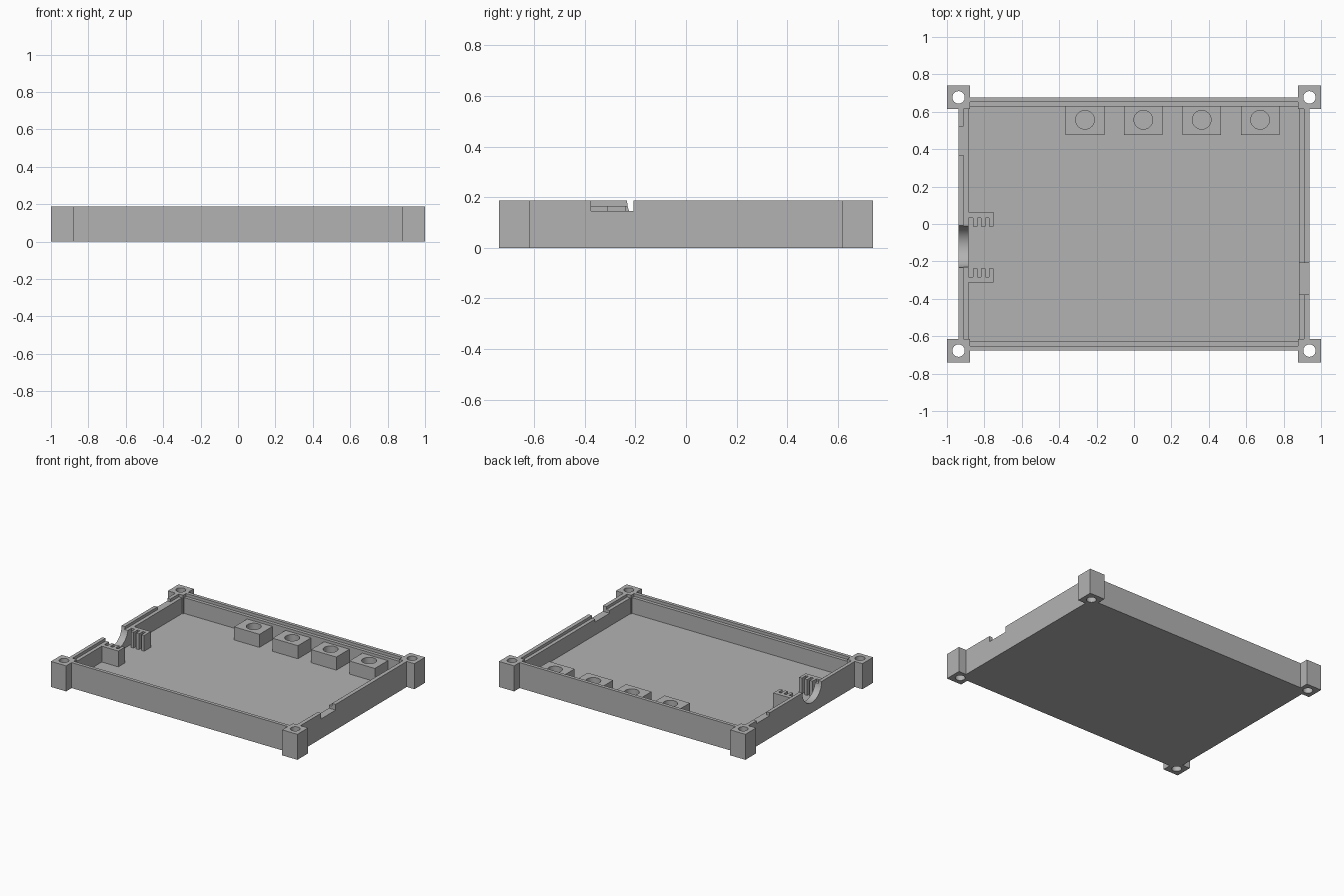
import bpy, bmesh, math
from mathutils import Matrix, Vector

cube = bpy.data.objects.get("Cube")
if cube:
    bpy.data.objects.remove(cube, do_unlink=True)

grey = bpy.data.materials.new("plain grey")
grey.use_nodes = True
grey.diffuse_color = (0.45, 0.45, 0.45, 1)
grey.node_tree.nodes["Principled BSDF"].inputs["Base Color"].default_value = grey.diffuse_color

H = 0.187        # rim height
FLOOR = 0.05     # floor thickness
LEDGE = 0.166    # rebate inside the rim
EPS = 0.05       # cutter overshoot


def finish(name, bm):
    mesh = bpy.data.meshes.new(name)
    bm.to_mesh(mesh)
    bm.free()
    mesh.materials.append(grey)
    obj = bpy.data.objects.new(name, mesh)
    bpy.context.collection.objects.link(obj)
    return obj


def box(name, x, y, z):
    bm = bmesh.new()
    bmesh.ops.create_cube(bm, size=1)
    spans = (x, y, z)
    for v in bm.verts:
        v.co = Vector([(a + b) / 2 + c * (b - a) for (a, b), c in zip(spans, v.co)])
    return finish(name, bm)


def cylinder(name, centre, radius, depth, axis="Z"):
    bm = bmesh.new()
    turn = Matrix.Rotation(math.pi / 2, 4, "Y") if axis == "X" else Matrix()
    bmesh.ops.create_cone(bm, cap_ends=True, segments=48, radius1=radius, radius2=radius,
                          depth=depth, matrix=Matrix.Translation(centre) @ turn)
    return finish(name, bm)


def combine(target, tool, operation="DIFFERENCE"):
    tool.hide_render = True
    mod = target.modifiers.new("combine", "BOOLEAN")
    mod.operation = operation
    mod.solver = "EXACT"
    mod.object = tool
    graph = bpy.context.evaluated_depsgraph_get()
    graph.update()
    mesh = bpy.data.meshes.new_from_object(target.evaluated_get(graph))
    target.modifiers.clear()
    target.data = mesh
    bpy.data.objects.remove(tool, do_unlink=True)


# Open tray with a rebated rim
tray = box("tray", (-0.938, 0.938), (-0.676, 0.676), (0, H))
combine(tray, box("cavity", (-0.886, 0.883), (-0.627, 0.627), (FLOOR, H + EPS)))
combine(tray, box("rebate", (-0.912, 0.909), (-0.651, 0.651), (LEDGE, H + EPS)))

# Openings in the side walls: lip notch, round cable exit, slot
combine(tray, box("lip_notch", (-1, -0.9), (0.37, 0.52), (LEDGE, H + EPS)))
combine(tray, cylinder("cable_exit", (-0.92, -0.121, H), 0.112, 0.2, "X"))
combine(tray, box("side_slot", (0.8, 1), (-0.376, -0.208), (0.145, H + EPS)))

# Corner posts with through holes
for sx in (-1, 1):
    for sy in (-1, 1):
        xs = sorted((sx * 0.877, sx))
        ys = sorted((sy * 0.616, sy * 0.74))
        combine(tray, box("corner_post", xs, ys, (0, H)), "UNION")
for sx in (-1, 1):
    for sy in (-1, 1):
        combine(tray, cylinder("post_hole", (sx * 0.938, sy * 0.677, H / 2), 0.033, 0.5))

# Row of bored blocks along the back wall
parts = [tray]
for i in range(4):
    cx = -0.262 + i * 0.312
    block = box(f"bored_block_{i + 1}", (cx - 0.103, cx + 0.103), (0.476, 0.627), (FLOOR, 0.146))
    combine(block, cylinder("block_bore", (cx, 0.557, 0.15), 0.05, 0.19))
    parts.append(block)

# Pair of toothed cable clamps flanking the round exit
for name, side in (("rear", 1), ("front", -1)):
    def span(a, b):
        return sorted((-0.125 + side * a, -0.125 + side * b))
    clamp = box(f"{name}_cable_clamp", (-0.886, -0.752), span(0.158, 0.188), (FLOOR, LEDGE))
    for i in range(3):
        x = -0.86 + i * 0.043
        combine(clamp, box("tooth", (x, x + 0.022), span(0.112, 0.17), (FLOOR, LEDGE)), "UNION")
    parts.append(clamp)

# Smooth the bores and keep all edges crisp
for obj in parts:
    bpy.ops.object.select_all(action="DESELECT")
    obj.select_set(True)
    bpy.context.view_layer.objects.active = obj
    bpy.ops.object.shade_smooth_by_angle(angle=math.radians(30))
